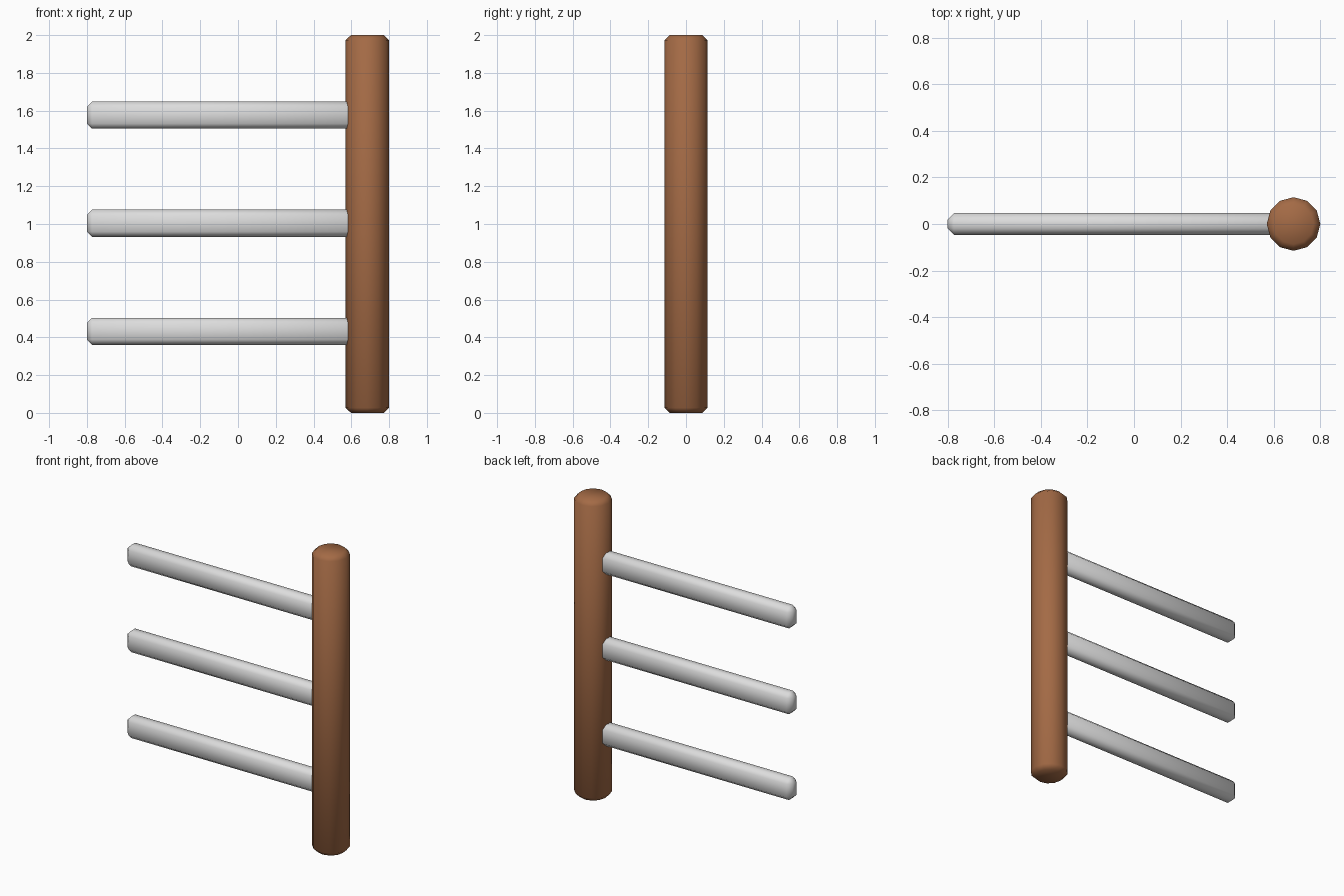
import bpy, math

if "Cube" in bpy.data.objects:
    bpy.data.objects.remove(bpy.data.objects["Cube"])


def material(name, rgb):
    m = bpy.data.materials.new(name)
    m.diffuse_color = (*rgb, 1)
    m.use_nodes = True
    m.node_tree.nodes["Principled BSDF"].inputs["Base Color"].default_value = m.diffuse_color
    return m


brown = material("brown_wood", (0.37, 0.145, 0.06))
grey = material("light_grey", (0.72, 0.72, 0.72))


def finish(ob, name, mat, bevel):
    """Name, colour, chamfer the sharp edges and shade smooth."""
    ob.name = name
    ob.data.materials.append(mat)
    mod = ob.modifiers.new("chamfer", 'BEVEL')
    mod.width = bevel
    mod.segments = 1
    mod.limit_method = 'ANGLE'
    mod.angle_limit = math.radians(50)
    bpy.ops.object.modifier_apply(modifier=mod.name)
    bpy.ops.object.shade_smooth()


# Upright round post
bpy.ops.mesh.primitive_cylinder_add(vertices=12, radius=0.115, depth=2, location=(0.685, 0, 1))
finish(bpy.context.object, "post", brown, 0.027)

# Three horizontal rails running into the post
X0, X1 = -0.80, 0.685
for i, z in enumerate((0.432, 1.004, 1.576)):
    bpy.ops.mesh.primitive_cube_add(size=1, location=((X0 + X1) / 2, 0, z))
    ob = bpy.context.object
    ob.scale = (X1 - X0, 0.093, 0.143)
    bpy.ops.object.transform_apply(location=False, rotation=False, scale=True)
    finish(ob, f"rail_{i + 1}", grey, 0.027)
